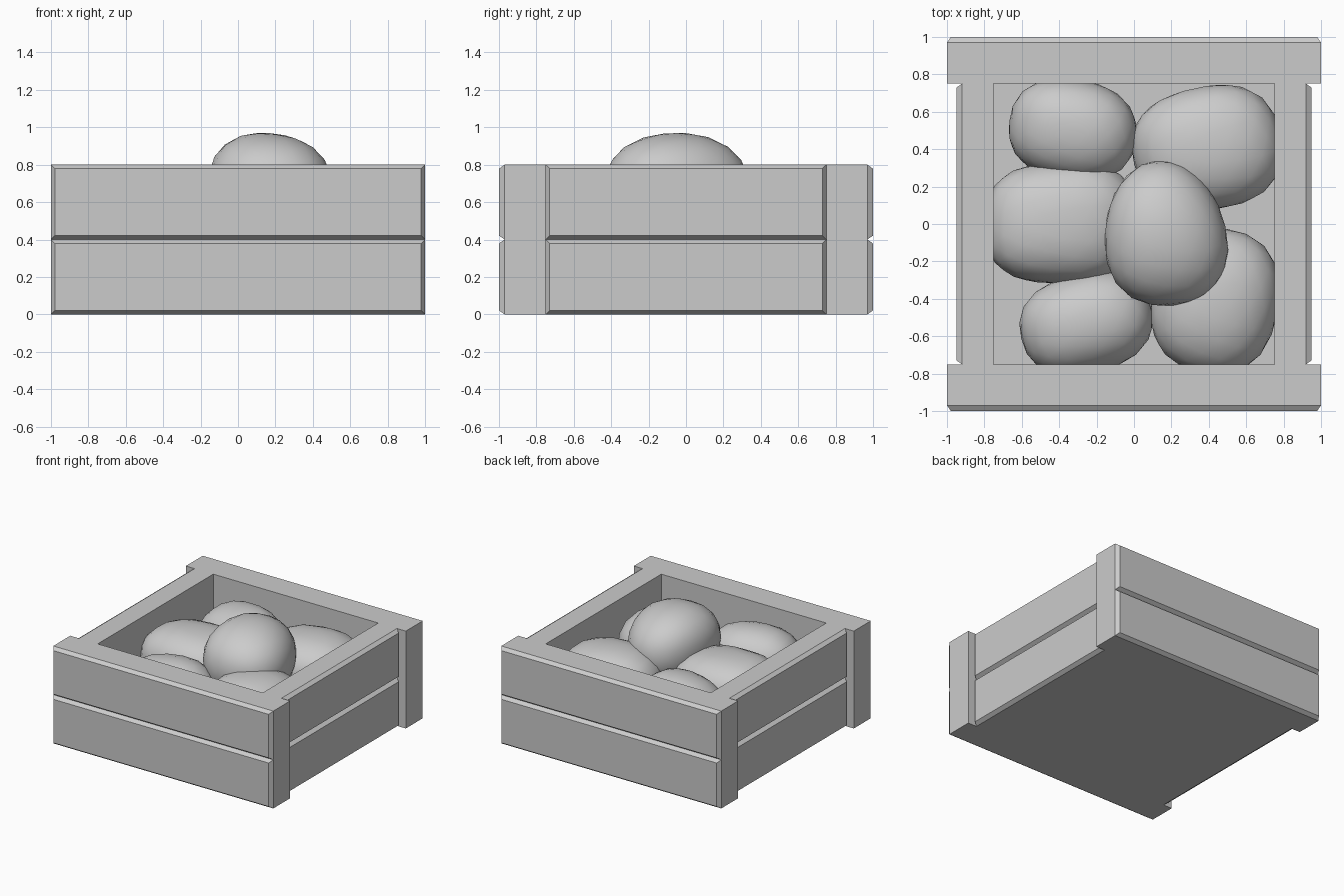
import bpy, bmesh, math, random
from mathutils import Vector, Matrix

if "Cube" in bpy.data.objects:
    bpy.data.objects.remove(bpy.data.objects["Cube"])

random.seed(4)


def finish(bm, name):
    bmesh.ops.recalc_face_normals(bm, faces=bm.faces)
    mesh = bpy.data.meshes.new(name)
    bm.to_mesh(mesh)
    bm.free()
    ob = bpy.data.objects.new(name, mesh)
    bpy.context.collection.objects.link(ob)
    return ob


# Crate: footprint with corner posts, raised in two plank rows
quarter = [(0.92, 0.75), (1.0, 0.75), (1.0, 0.97)]
outline = []
for sx, sy in ((1, 1), (-1, 1), (-1, -1), (1, -1)):
    pts = [(sx * x, sy * y) for x, y in quarter]
    outline += pts if sx * sy > 0 else pts[::-1]
bm = bmesh.new()
bottom = bm.faces.new([bm.verts.new((x, y, 0)) for x, y in outline])
top = bottom
for row in range(2):
    ext = bmesh.ops.extrude_face_region(bm, geom=[top], use_keep_orig=(row == 0))
    top = next(f for f in ext["geom"] if isinstance(f, bmesh.types.BMFace))
    bmesh.ops.translate(bm, verts=top.verts, vec=(0, 0, 0.4))
bmesh.ops.recalc_face_normals(bm, faces=bm.faces)

# Bevelled plank fronts on the long wall faces
planks = [f for f in bm.faces if abs(f.normal.z) < 0.1
          and max(e.calc_length() for e in f.edges) > 1]
bmesh.ops.inset_individual(bm, faces=planks, thickness=0.03, depth=0.03)
crate = finish(bm, "crate")

# Hollow interior
bm = bmesh.new()
bmesh.ops.create_cube(bm, size=1, matrix=Matrix.Translation((0, 0, 0.65))
                      @ Matrix.Diagonal((1.5, 1.5, 1.0, 1)))
cutter = finish(bm, "cavity_cutter")
cutter.hide_render = True
cutter.display_type = 'WIRE'
cut = crate.modifiers.new("cavity", 'BOOLEAN')
cut.operation = 'DIFFERENCE'
cut.solver = 'EXACT'
cut.object = cutter


# Lumpy, slightly boxy, smooth-shaded potatoes
def potato(name, centre, radii, turn=0, taper=0.0, power=2.4):
    bm = bmesh.new()
    bmesh.ops.create_icosphere(bm, subdivisions=3, radius=1)
    lumps = [(Vector([random.uniform(-1, 1) for _ in range(3)]).normalized(),
              random.uniform(-0.06, 0.06)) for _ in range(7)]
    for v in bm.verts:
        d = v.co.normalized()
        r = sum(abs(c) ** power for c in d) ** (-1 / power)
        r *= 0.98 + sum(a * max(0, d.dot(axis)) ** 4 for axis, a in lumps)
        p = d * r
        p.x *= 1 - taper * p.y
        v.co = [c * s for c, s in zip(p, radii)]
    bm.transform(Matrix.Translation(centre) @ Matrix.Rotation(math.radians(turn), 4, 'Z'))
    for f in bm.faces:
        f.smooth = True
    return finish(bm, name)


potato("potato_top", (0.17, -0.05, 0.68), (0.33, 0.40, 0.29), 6, 0.14, 2.2)
potato("potato_back_left", (-0.33, 0.50, 0.47), (0.35, 0.28, 0.28), -8)
potato("potato_left", (-0.39, 0.00, 0.46), (0.41, 0.33, 0.28), 0, 0, 2.7)
potato("potato_back_right", (0.39, 0.40, 0.48), (0.41, 0.34, 0.28), 12, 0, 2.5)
potato("potato_front_right", (0.43, -0.41, 0.46), (0.35, 0.40, 0.28), -10)
potato("potato_front_left", (-0.26, -0.53, 0.45), (0.36, 0.27, 0.28), 14)
